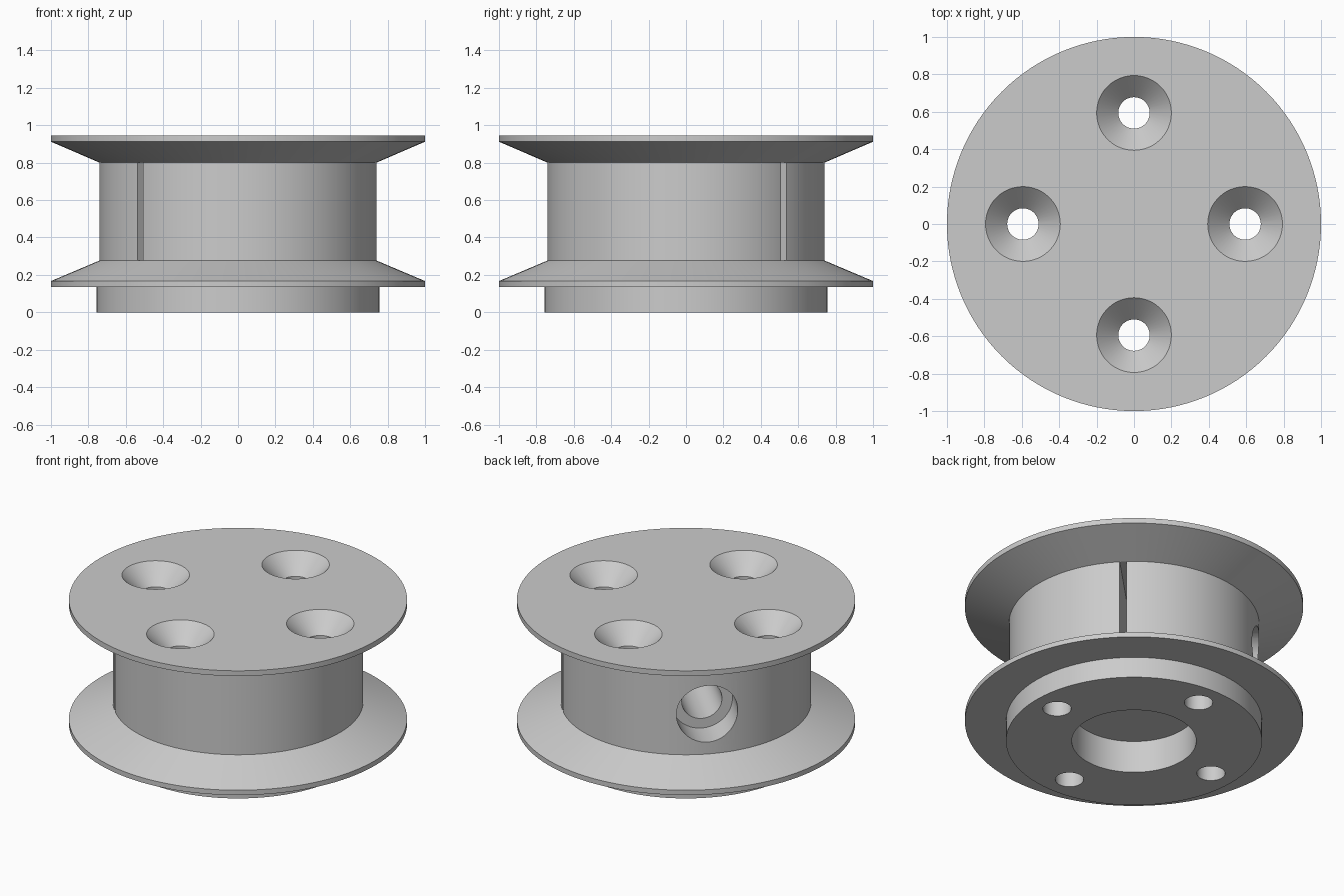
import bpy
import math
from mathutils import Matrix, Vector

cube = bpy.data.objects.get("Cube")
if cube:
    bpy.data.objects.remove(cube, do_unlink=True)

grey = bpy.data.materials.new("plain_grey")
grey.use_nodes = True
colour = (0.6, 0.6, 0.6, 1)
grey.diffuse_color = colour
grey.node_tree.nodes["Principled BSDF"].inputs["Base Color"].default_value = colour

TOP = 0.946
DRUM_LOW, DRUM_HIGH = 0.277, 0.8
DRUM_MID = (DRUM_LOW + DRUM_HIGH) / 2


def lathe(name, profile, segments, matrix=Matrix()):
    """Closed solid of revolution about z from (radius, height) pairs."""
    verts = [(r * math.cos(a), r * math.sin(a), z)
             for r, z in profile
             for a in (math.tau * i / segments for i in range(segments))]
    faces = [[k * segments + i, k * segments + (i + 1) % segments,
              (k + 1) * segments + (i + 1) % segments, (k + 1) * segments + i]
             for k in range(len(profile) - 1) for i in range(segments)]
    faces.append(list(reversed(range(segments))))
    faces.append(list(range(len(verts) - segments, len(verts))))
    mesh = bpy.data.meshes.new(name)
    mesh.from_pydata(verts, [], faces)
    mesh.materials.append(grey)
    obj = bpy.data.objects.new(name, mesh)
    obj.matrix_world = matrix
    bpy.context.collection.objects.link(obj)
    return obj


# Flanged drum with the locating boss underneath
spool = lathe("spool_body", [
    (0.757, 0), (0.757, 0.135), (1, 0.135), (1, 0.167), (0.74, DRUM_LOW),
    (0.74, DRUM_HIGH), (1, 0.912), (1, TOP)], 128)

cutters = []

# Four countersunk screw holes
for i in range(4):
    place = Matrix.Rotation(i * math.pi / 2, 4, "Z") @ Matrix.Translation((0.594, 0, 0))
    cutters.append(lathe("screw_hole_cutter", [
        (0.084, -0.1), (0.084, TOP - 0.116), (0.2, TOP), (0.2, TOP + 0.1)], 48, place))

# Blind bore in the underside
cutters.append(lathe("bore_cutter", [(0.368, -0.1), (0.368, 0.21)], 96))

# Stepped radial hole into the drum, towards the back left
outward = Vector((-1, 1, 0)).to_track_quat("Z", "Y").to_matrix().to_4x4()
cutters.append(lathe("radial_hole_cutter", [
    (0.121, 0), (0.121, 0.54), (0.184, 0.54), (0.184, 1)], 64,
    Matrix.Translation((0, 0, DRUM_MID)) @ outward))

# Thin slot straight across the drum
bpy.ops.mesh.primitive_cube_add(size=1, location=(0, 0, DRUM_MID),
                                rotation=(0, 0, math.pi / 4))
slot = bpy.context.object
slot.name = "slot_cutter"
slot.scale = (1.5, 0.04, DRUM_HIGH - DRUM_LOW)
slot.data.materials.append(grey)
cutters.append(slot)

# Cut everything out, then drop the cutters
bpy.ops.object.select_all(action="DESELECT")
bpy.context.view_layer.objects.active = spool
spool.select_set(True)
for cutter in cutters:
    cutter.hide_render = True
    cut = spool.modifiers.new("cut", "BOOLEAN")
    cut.operation = "DIFFERENCE"
    cut.solver = "EXACT"
    cut.object = cutter
    bpy.ops.object.modifier_apply(modifier=cut.name)
    bpy.data.objects.remove(cutter, do_unlink=True)

bpy.ops.object.shade_smooth_by_angle(angle=math.radians(20))
